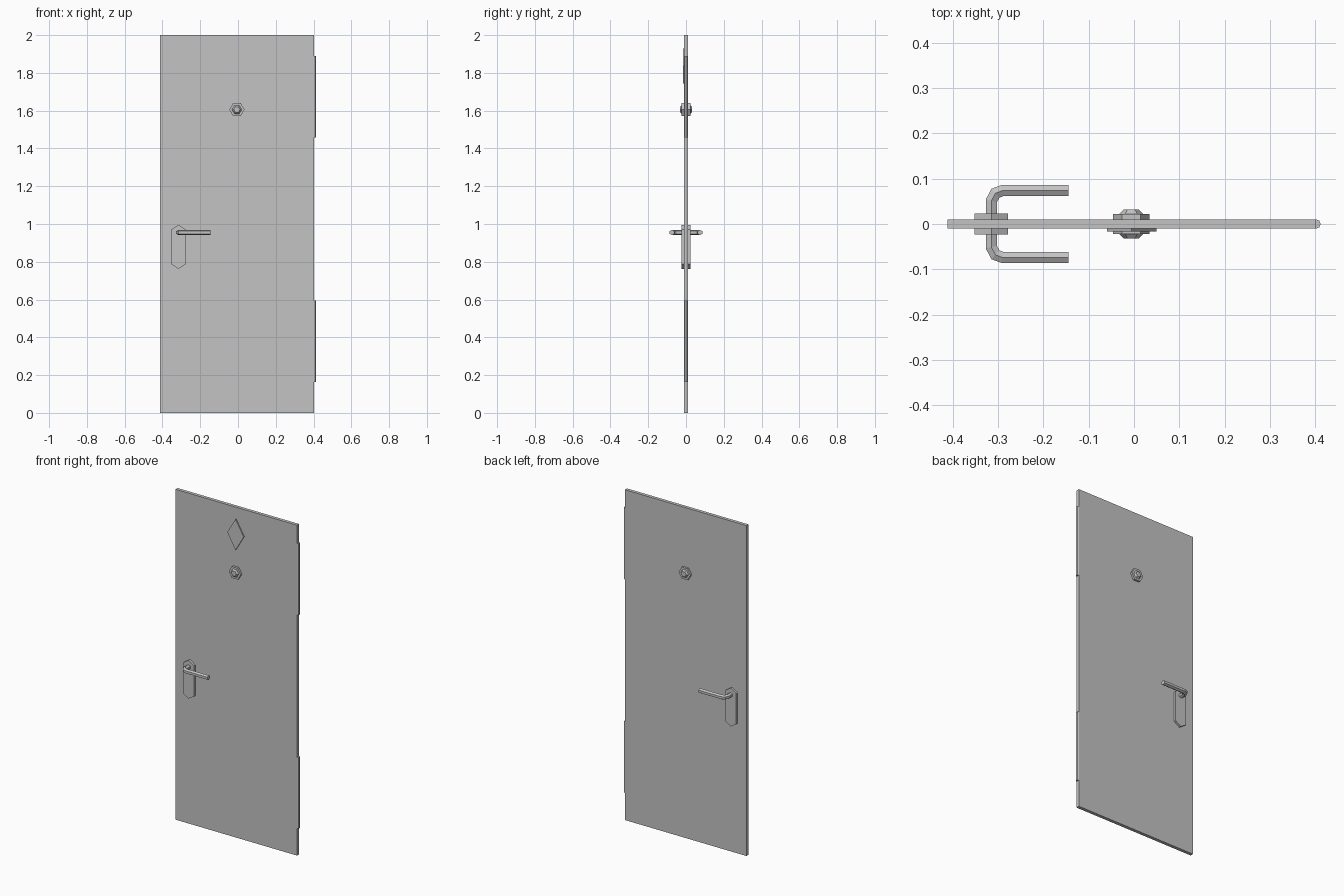
import bpy, bmesh, math
from mathutils import Vector

cube = bpy.data.objects.get("Cube")
if cube:
    bpy.data.objects.remove(cube, do_unlink=True)

GREY = (0.55, 0.55, 0.55, 1)
metal = bpy.data.materials.new("grey metal")
metal.use_nodes = True
metal.diffuse_color = GREY
metal.node_tree.nodes["Principled BSDF"].inputs["Base Color"].default_value = GREY


def loft(name, rings):
    """Join matching rings of points with quads and cap both ends."""
    bm = bmesh.new()
    loops = [[bm.verts.new(p) for p in ring] for ring in rings]
    n = len(loops[0])
    for a, b in zip(loops, loops[1:]):
        for i in range(n):
            j = (i + 1) % n
            bm.faces.new((a[i], a[j], b[j], b[i]))
    bm.faces.new(loops[0])
    bm.faces.new(loops[-1])
    bmesh.ops.recalc_face_normals(bm, faces=bm.faces)
    mesh = bpy.data.meshes.new(name)
    bm.to_mesh(mesh)
    bm.free()
    mesh.materials.append(metal)
    obj = bpy.data.objects.new(name, mesh)
    bpy.context.collection.objects.link(obj)
    return obj


def plate(name, outline, y0, y1):
    """Extrude an x-z outline along y."""
    return loft(name, [[(x, y, z) for x, z in outline] for y in (y0, y1)])


def polygon(cx, cz, r, sides, turn=0):
    angles = [math.tau * i / sides + turn for i in range(sides)]
    return [(cx + r * math.cos(a), cz + r * math.sin(a)) for a in angles]


def bar(name, path, z, r):
    """Sweep a ridge-up hexagon along a flat path."""
    pts = [Vector(p) for p in path]
    rings = []
    for i, p in enumerate(pts):
        before = (p - pts[i - 1]).normalized() if i else Vector((0, 0))
        after = (pts[i + 1] - p).normalized() if i < len(pts) - 1 else Vector((0, 0))
        t = (before + after).normalized()
        side = Vector((-t.y, t.x))
        if i and i < len(pts) - 1:
            side /= side.dot(Vector((-after.y, after.x)))
        rings.append([(p.x + side.x * u, p.y + side.y * u, z + v)
                      for u, v in polygon(0, 0, r, 6, math.pi / 6)])
    return loft(name, rings)


# Door leaf
L, R, T = -0.412, 0.402, 0.01
plate("door_leaf", [(L, 0), (R, 0), (R, 2), (L, 2)], -T, T)

# Hinge barrels on the left edge
for name, z0, z1 in (("lower_hinge", 0.164, 0.595), ("upper_hinge", 1.457, 1.89)):
    loft(name, [[(x, y, z) for x, y in polygon(R, 0, 0.0102, 8)] for z in (z0, z1)])

# Diamond sign on the front
plate("diamond_sign", [(-0.06, 1.837), (-0.005, 1.743), (0.05, 1.837), (-0.005, 1.93)],
      -0.017, -T)

# Fittings on both faces
HX = -0.315
backplate = [(HX - 0.037, 0.787), (HX, 0.763), (HX + 0.037, 0.787),
             (HX + 0.037, 0.972), (HX, 0.996), (HX - 0.037, 0.972)]
lever = [(HX, 0.02), (HX, 0.051), (-0.306, 0.068), (-0.29, 0.074), (-0.145, 0.074)]
for side, s in (("front", -1), ("back", 1)):
    plate(side + "_handle_plate", backplate, s * T, s * 0.023)
    bar(side + "_handle_lever", [(x, s * y) for x, y in lever], 0.955, 0.0142)
    # Spyhole flange with a tapered hexagonal lens
    plate(side + "_spyhole_flange", polygon(-0.006, 1.606, 0.04, 6), s * T, s * 0.0225)
    loft(side + "_spyhole_lens",
         [[(x, s * y, z) for x, z in polygon(-0.006, 1.606, r, 6)]
          for r, y in ((0.026, 0.0225), (0.017, 0.032))])
